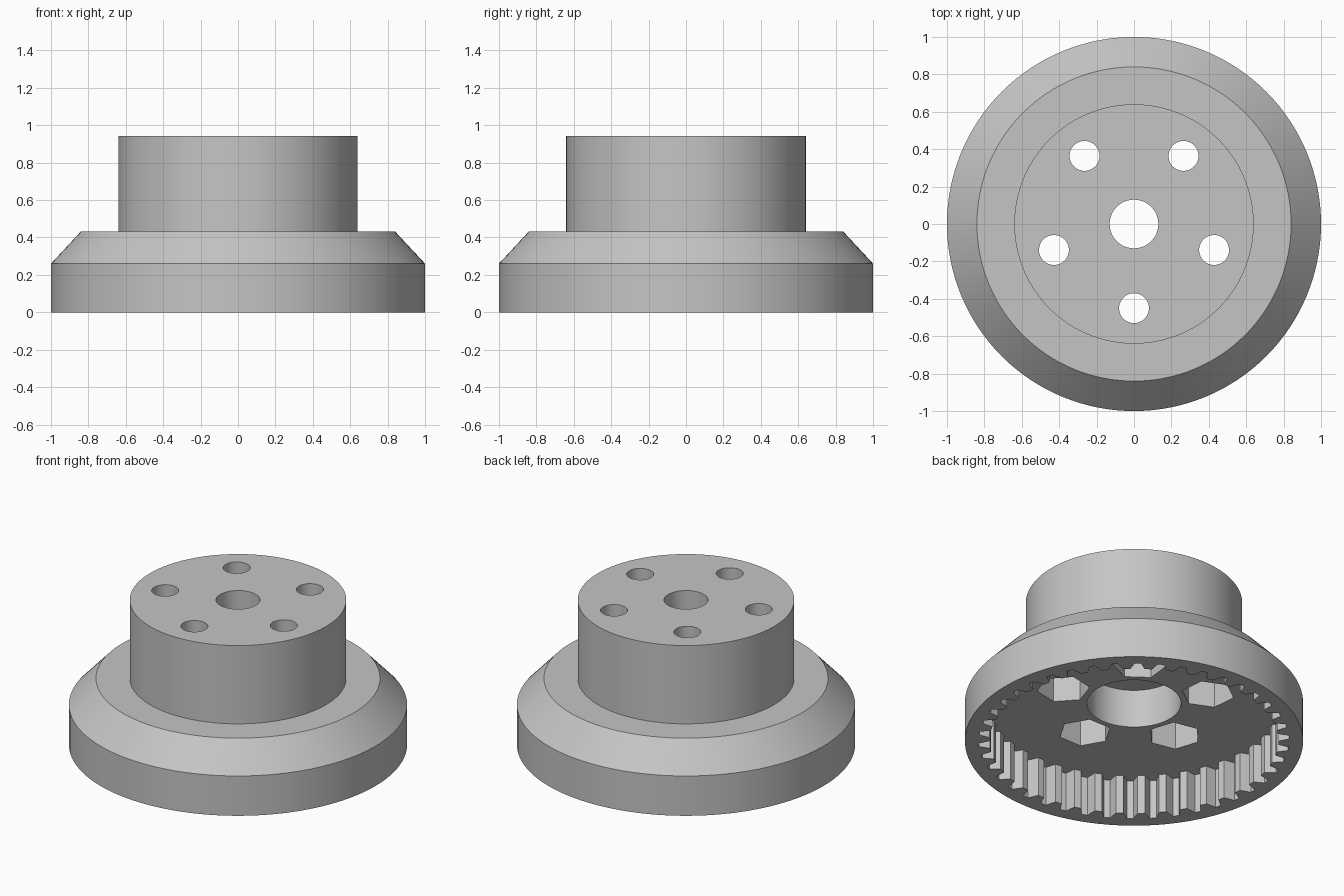
import bpy, bmesh
from math import sin, cos, pi, radians

if "Cube" in bpy.data.objects:
    bpy.data.objects.remove(bpy.data.objects["Cube"], do_unlink=True)

SEG = 128
POCKET_TOP = 0.257      # ceiling of the toothed recess
BORE_TOP = 0.507        # ceiling of the counterbore and hex pockets

grey = bpy.data.materials.new("plain grey")
grey.use_nodes = True
colour = (0.56, 0.56, 0.56, 1)
grey.diffuse_color = colour
grey.node_tree.nodes["Principled BSDF"].inputs["Base Color"].default_value = colour


def ring(radius, count=SEG, turn=0.0, centre=(0, 0)):
    """Points of a regular polygon."""
    return [(centre[0] + radius * cos(turn + 2 * pi * i / count),
             centre[1] + radius * sin(turn + 2 * pi * i / count)) for i in range(count)]


def loft(name, sections):
    """Closed solid through stacked outlines given as (points, z)."""
    bm = bmesh.new()
    loops = [[bm.verts.new((x, y, z)) for x, y in pts] for pts, z in sections]
    for low, high in zip(loops, loops[1:]):
        n = len(low)
        for i in range(n):
            j = (i + 1) % n
            bm.faces.new((low[i], low[j], high[j], high[i]))
    bm.faces.new(loops[0][::-1])
    bm.faces.new(loops[-1])
    mesh = bpy.data.meshes.new(name)
    bm.to_mesh(mesh)
    bm.free()
    obj = bpy.data.objects.new(name, mesh)
    bpy.context.collection.objects.link(obj)
    mesh.materials.append(grey)
    return obj


def prism(name, pts, z0, z1):
    return loft(name, [(pts, z0), (pts, z1)])


# Flange with bevelled shoulder, and the hub above it
hub = loft("flanged_hub", [(ring(1.0), 0), (ring(1.0), 0.26), (ring(0.84), 0.432),
                           (ring(0.64), 0.432), (ring(0.64), 0.943)])

# Internal gear outline: tapered grooves between narrow teeth
TEETH, TIP, ROOT = 42, 0.855, 0.918
outline = []
for i in range(TEETH):
    for part, r in ((-0.33, TIP), (-0.14, ROOT), (0.14, ROOT), (0.33, TIP)):
        a = 2 * pi * (i + part) / TEETH
        outline.append((r * cos(a), r * sin(a)))

cutters = [prism("gear_recess_cutter", outline, -0.1, POCKET_TOP),
           prism("counterbore_cutter", ring(0.278), 0.1, BORE_TOP),
           prism("centre_hole_cutter", ring(0.13, 64), 0.15, 1.1)]

# Five bolt holes with hexagonal nut pockets below
for k in range(5):
    a = radians(270 + 72 * k)
    spot = (0.45 * cos(a), 0.45 * sin(a))
    cutters.append(prism("bolt_hole_cutter", ring(0.08, 48, a, spot), 0.15, 1.1))
    cutters.append(prism("nut_pocket_cutter", ring(0.157, 6, a + pi / 6, spot), 0.1, BORE_TOP))

# Cut and tidy
bpy.ops.object.select_all(action="DESELECT")
bpy.context.view_layer.objects.active = hub
hub.select_set(True)
for cutter in cutters:
    cutter.hide_render = True
    mod = hub.modifiers.new("cut", "BOOLEAN")
    mod.operation = "DIFFERENCE"
    mod.solver = "EXACT"
    mod.object = cutter
    bpy.ops.object.modifier_apply(modifier=mod.name)
    bpy.data.objects.remove(cutter, do_unlink=True)

bpy.ops.object.shade_smooth_by_angle(angle=radians(25))
